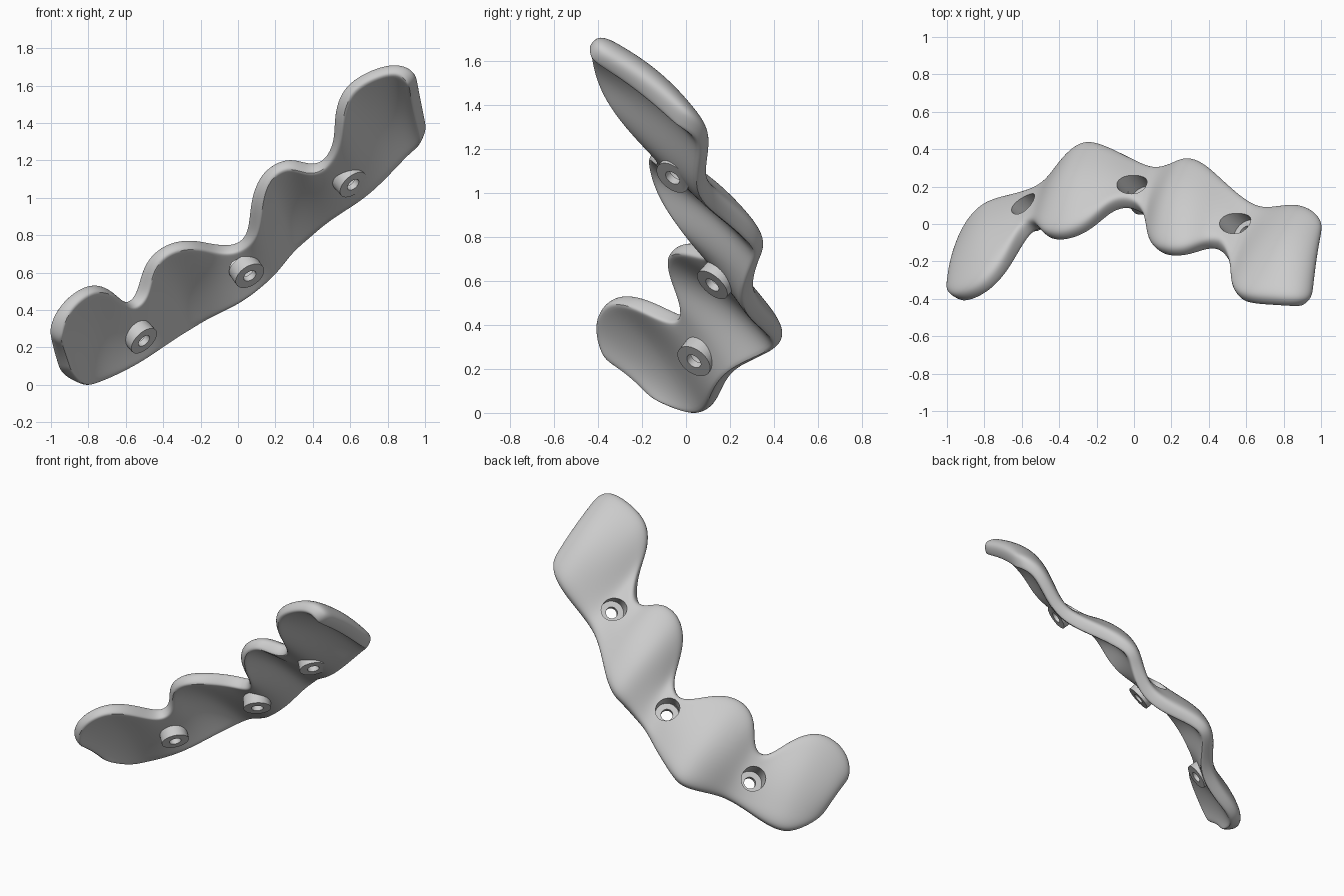
import bpy
import bmesh
from math import pi, sin
from mathutils import Matrix, Vector

cube = bpy.data.objects.get("Cube")
if cube:
    bpy.data.objects.remove(cube)

# One satin grey for the whole plate
grey = bpy.data.materials.new("plain grey")
grey.use_nodes = True
grey.diffuse_color = (0.6, 0.6, 0.6, 1)
grey.node_tree.nodes["Principled BSDF"].inputs["Base Color"].default_value = grey.diffuse_color

# Scalloped edge: four lobes with valleys between them
lobe_edge = (
    (-.99, -.37, .26), (-.95, -.42, .42), (-.79, -.35, .55), (-.67, -.2, .51),
    (-.59, -.02, .41), (-.51, 0, .49), (-.49, -.07, .65), (-.38, -.08, .75),
    (-.24, -.02, .77), (-.13, .1, .74), (-.01, .12, .73), (.08, .02, .81),
    (.09, -.12, .99), (.14, -.16, 1.14), (.27, -.16, 1.21), (.37, -.12, 1.16),
    (.46, -.1, 1.18), (.525, -.23, 1.3), (.525, -.36, 1.45), (.57, -.41, 1.6),
    (.74, -.42, 1.69), (.87, -.43, 1.71), (.94, -.43, 1.64))

# Plain edge with a corner below each lobe
back_edge = (
    (-.93, -.15, .07), (-.86, .03, 0), (-.78, .11, .02), (-.66, .135, .07),
    (-.53, .16, .14), (-.43, .22, .21), (-.34, .36, .27), (-.26, .44, .32),
    (-.16, .41, .38), (0, .32, .45), (.1, .275, .53), (.18, .29, .61),
    (.24, .32, .69), (.3, .35, .75), (.38, .31, .81), (.47, .22, .89),
    (.57, .13, .96), (.66, .08, 1.02), (.74, .075, 1.09), (.83, .09, 1.18),
    (.9, .09, 1.25), (.97, .05, 1.3), (1, -.02, 1.34))


def apply_modifier(obj, name, kind, **settings):
    mod = obj.modifiers.new(name, kind)
    for key, value in settings.items():
        setattr(mod, key, value)
    bpy.context.view_layer.objects.active = obj
    bpy.ops.object.modifier_apply(modifier=mod.name)


def cylinder_along(name, centre, axis, radius, low, high):
    """Cylinder spanning low..high along an axis through the centre."""
    bpy.ops.mesh.primitive_cylinder_add(
        vertices=40, radius=radius, depth=high - low,
        location=centre + axis * (low + high) / 2,
        rotation=axis.to_track_quat("Z", "Y").to_euler())
    obj = bpy.context.object
    obj.name = name
    obj.hide_render = True
    return obj


def combine(target, tool, operation):
    apply_modifier(target, operation, "BOOLEAN", object=tool,
                   operation=operation, solver="EXACT")
    bpy.data.objects.remove(tool)


# Plate sheet: loft between the two edges, arched over each lobe ridge
outward = Vector((-.4, .65, .65))
ridges = (2, 7, 13, 20)
rows = 5
bm = bmesh.new()
grid, arches = [], []
for i, (top, bottom) in enumerate(zip(lobe_edge, back_edge)):
    ridge = max(0, *(1 - abs(i - r) / 3 for r in ridges))
    column = []
    for j in range(rows + 1):
        arch = ridge * sin(pi * j / rows)
        point = Vector(top).lerp(Vector(bottom), j / rows) + outward * arch * .05
        column.append(bm.verts.new(point))
        arches.append(arch)
    grid.append(column)
for left, right in zip(grid, grid[1:]):
    for j in range(rows):
        bm.faces.new((left[j], right[j], right[j + 1], left[j + 1]))
mesh = bpy.data.meshes.new("scalloped_plate")
bm.to_mesh(mesh)
bm.free()
plate = bpy.data.objects.new("scalloped_plate", mesh)
bpy.context.collection.objects.link(plate)

# Thickness, fuller under the ridges, with a firmer underside edge
fullness = plate.vertex_groups.new(name="fullness")
for index, arch in enumerate(arches):
    fullness.add([index], .78 + .22 * arch, "REPLACE")
apply_modifier(plate, "thickness", "SOLIDIFY", thickness=.115, offset=0,
               vertex_group="fullness", edge_crease_inner=.4)
apply_modifier(plate, "rounding", "SUBSURF", levels=3)

# Screw seats: low collar underneath, wide pocket above, narrow through hole
seats = (((-.545, .065, .28), (-.6, .5, .62)),
         ((.03, .155, .63), (-.45, .58, .65)),
         ((.575, -.03, 1.115), (-.57, .53, .62)))
for place, direction in seats:
    centre, axis = Vector(place), Vector(direction).normalized()
    combine(plate, cylinder_along("collar", centre, axis, .086, -.066, .01), "UNION")
    combine(plate, cylinder_along("pocket", centre, axis, .075, -.03, .2), "DIFFERENCE")
    combine(plate, cylinder_along("hole", centre, axis, .037, -.2, .1), "DIFFERENCE")

# Centre the plate and stand it on the floor
corners = [[f(v.co[k] for v in plate.data.vertices) for k in range(3)] for f in (min, max)]
low, high = map(Vector, corners)
middle = (low + high) / 2
plate.data.transform(Matrix.Translation((-middle.x, -middle.y, -low.z)))

plate.data.materials.clear()
plate.data.materials.append(grey)
for face in plate.data.polygons:
    face.material_index = 0
bpy.ops.object.select_all(action="DESELECT")
plate.select_set(True)
bpy.context.view_layer.objects.active = plate
bpy.ops.object.shade_smooth_by_angle(angle=pi / 5)
